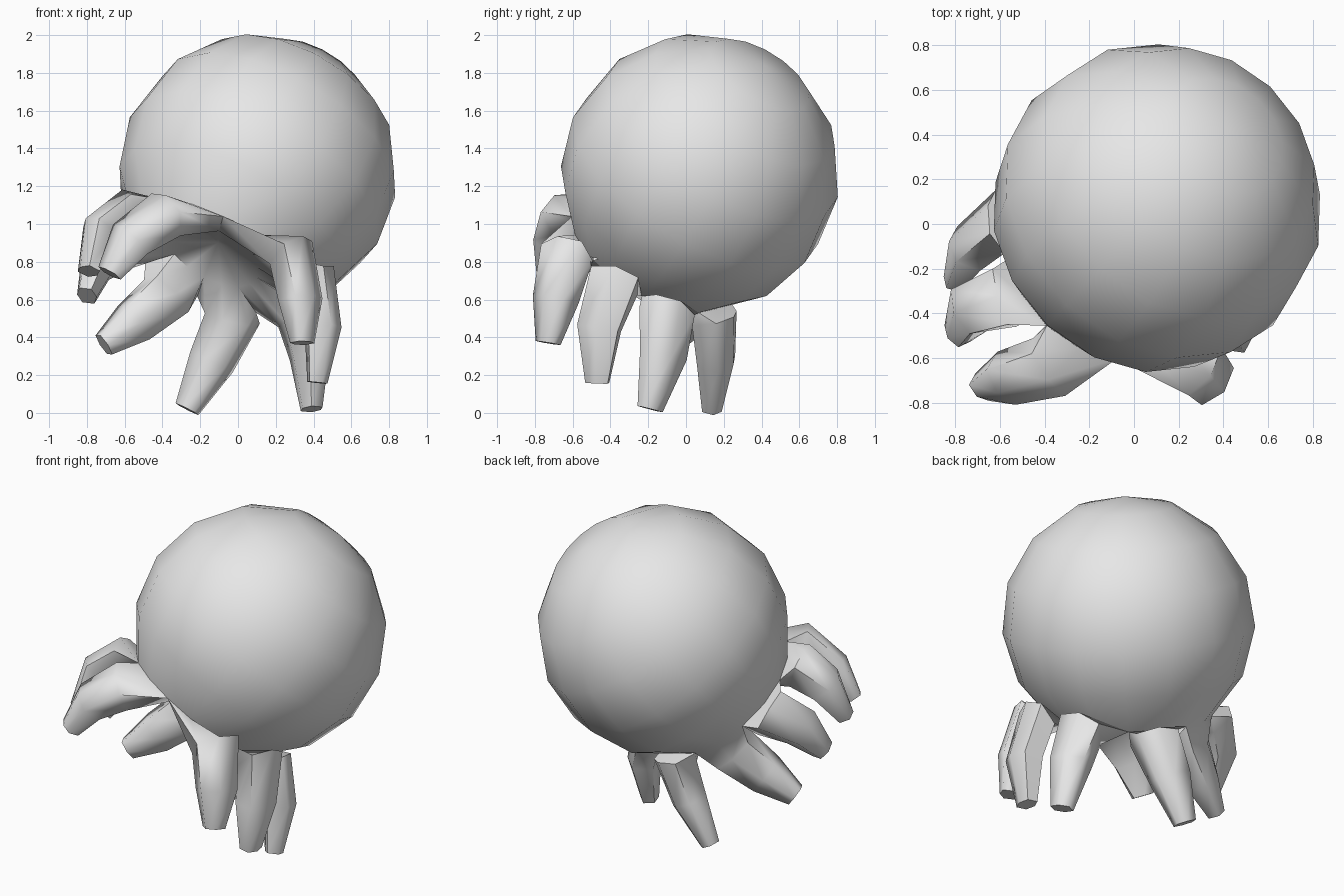
import bpy, bmesh
from math import sin, cos, pi, radians
from mathutils import Vector

cube = bpy.data.objects.get("Cube")
if cube:
    bpy.data.objects.remove(cube, do_unlink=True)

skin = bpy.data.materials.new("plain_grey")
skin.use_nodes = True
skin.diffuse_color = (0.8, 0.8, 0.8, 1)
skin.node_tree.nodes["Principled BSDF"].inputs["Base Color"].default_value = (0.8, 0.8, 0.8, 1)

# Tilted body frame: axis points from the head towards the mouth
CENTRE = Vector((0.105, 0.075, 1.27))
AXIS = Vector((-0.44, -0.47, -0.77)).normalized()
E1 = Vector((0.73, -0.68, 0)).normalized()
E2 = E1.cross(AXIS).normalized()
if E2.z < 0:
    E2 = -E2
R, SEG = 0.74, 16

bm = bmesh.new()


def radial(angle):
    return E1 * cos(angle) + E2 * sin(angle)


def ring(depth, radius):
    return [bm.verts.new(CENTRE + AXIS * depth + radial(2 * pi * i / SEG) * radius)
            for i in range(SEG)]


def bridge(a, b):
    n = len(a)
    for i in range(n):
        j = (i + 1) % n
        bm.faces.new((a[i], a[j], b[j], b[i]))


def fan(point, loop):
    for i in range(len(loop)):
        bm.faces.new((point, loop[i], loop[(i + 1) % len(loop)]))


# Round head, open at the neck
pole = bm.verts.new(CENTRE - AXIS * R)
rings = []
for k in range(1, 7):
    polar = radians(23.5 * k)
    rings.append(ring(-cos(polar) * R, sin(polar) * R))
fan(pole, rings[0])
for upper, lower in zip(rings, rings[1:]):
    bridge(upper, lower)
neck = rings[-1]

# Hollow underside inside the ring of tentacles
inner = ring(0.56, 0.27)
fan(bm.verts.new(CENTRE + AXIS * 0.48), inner)

# Tentacle centre lines, in order around the neck
PATHS = [
    [(0.28, -0.63, 0.85), (0.33, -0.69, 0.60), (0.34, -0.73, 0.37)],
    [(-0.38, -0.64, 1.05), (-0.57, -0.69, 0.92), (-0.68, -0.73, 0.74)],
    [(-0.58, -0.33, 1.07), (-0.73, -0.38, 0.97), (-0.79, -0.49, 0.75)],
    [(-0.60, 0.01, 0.90), (-0.74, -0.11, 0.80), (-0.80, -0.25, 0.62)],
    [(-0.38, 0.05, 0.62), (-0.55, -0.03, 0.48), (-0.71, -0.10, 0.36)],
    [(-0.03, 0.15, 0.50), (-0.14, 0.16, 0.27), (-0.27, 0.14, 0.02)],
    [(0.32, -0.10, 0.54), (0.38, -0.12, 0.30), (0.39, -0.19, 0.02)],
    [(0.42, -0.38, 0.70), (0.45, -0.46, 0.45), (0.42, -0.47, 0.16)],
]
WIDTHS = (0.13, 0.11, 0.06)
SECTION = ((-1, 0.55), (0, 0.9), (1, 0.55), (1, -0.55), (0, -0.9), (-1, -0.55))

# Tentacles grow out of the strip between neck and underside
for k, path in enumerate(PATHS):
    ids = [(2 * k + i) % SEG for i in range(3)]
    loop = [neck[i] for i in ids] + [inner[i] for i in reversed(ids)]
    angle = radians(22.5 + 45 * k)
    outward = radial(angle) - AXIS * 0.6
    around = radial(angle + pi / 2)
    root = CENTRE + AXIS * 0.57 + radial(angle) * 0.37
    pts = [root] + [Vector(p) for p in path]
    for i, width in enumerate(WIDTHS, 1):
        ahead = pts[min(i + 1, len(pts) - 1)]
        tangent = (ahead - pts[i - 1]).normalized()
        normal = (outward - tangent * outward.dot(tangent)).normalized()
        side = normal.cross(tangent)
        if side.dot(around) < 0:
            side = -side
        section = [bm.verts.new(pts[i] + side * (s * width) + normal * (n * width))
                   for s, n in SECTION]
        bridge(loop, section)
        loop = section
    bm.faces.new(loop)

bmesh.ops.recalc_face_normals(bm, faces=bm.faces[:])
mesh = bpy.data.meshes.new("octopus_body")
bm.to_mesh(mesh)
bm.free()
mesh.materials.append(skin)
body = bpy.data.objects.new("octopus_body", mesh)
bpy.context.scene.collection.objects.link(body)

# Soft shading, crisp blunt tips
bpy.ops.object.select_all(action='DESELECT')
body.select_set(True)
bpy.context.view_layer.objects.active = body
bpy.ops.object.shade_smooth_by_angle(angle=radians(70))
